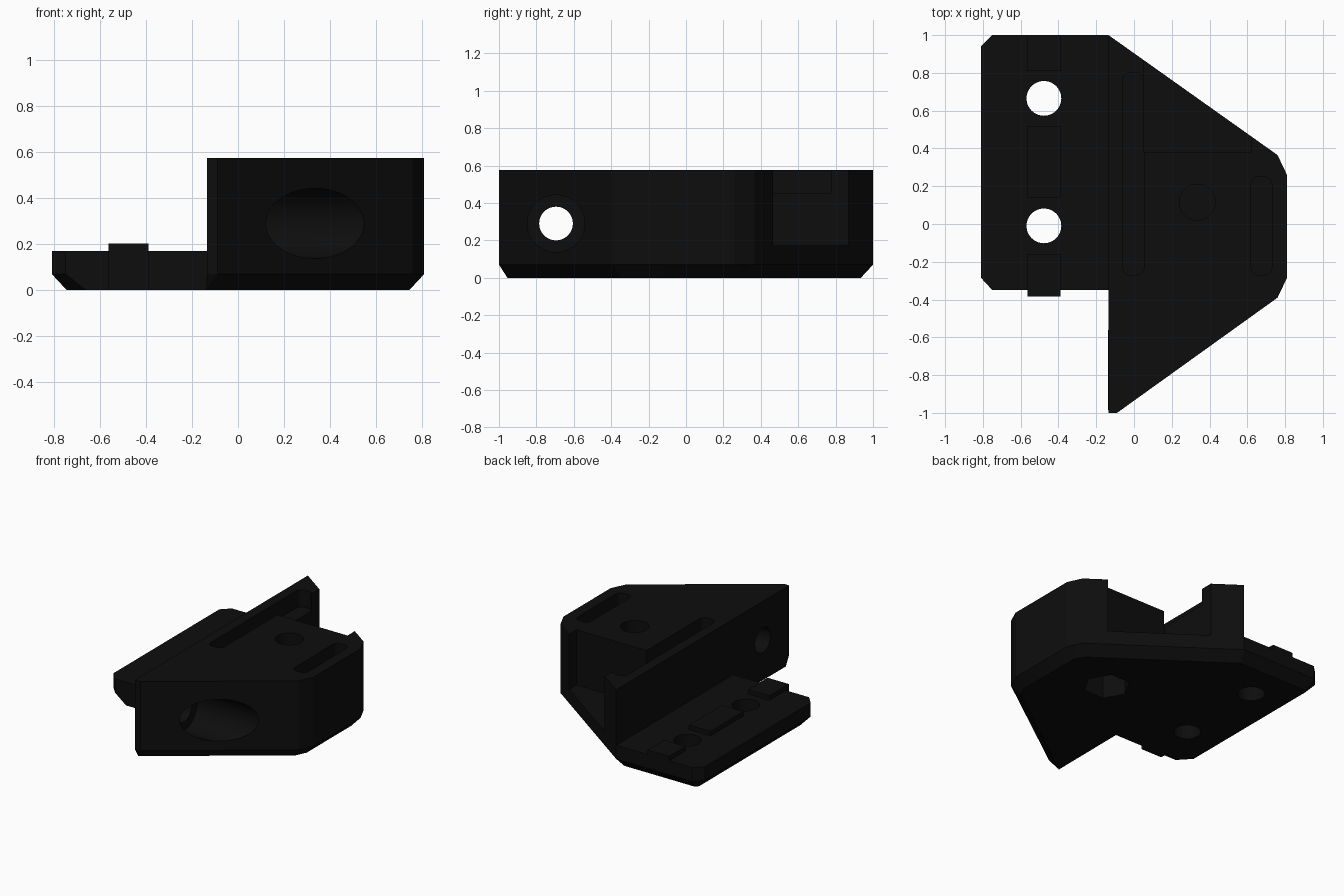
import bpy, bmesh, math
from mathutils import Vector

if "Cube" in bpy.data.objects:
    bpy.data.objects.remove(bpy.data.objects["Cube"])

black = bpy.data.materials.new("matte black")
black.diffuse_color = (0.004, 0.004, 0.004, 1)
black.use_nodes = True
black.node_tree.nodes["Principled BSDF"].inputs["Base Color"].default_value = black.diffuse_color


def loft(name, bottom, top, rings=()):
    """Solid from stacked loops of equal length; each loop is (points, z)."""
    bm = bmesh.new()
    loops = [[bm.verts.new((x, y, z)) for x, y in pts]
             for pts, z in (bottom, *rings, top)]
    n = len(loops[0])
    bm.faces.new(loops[0])
    bm.faces.new(loops[-1])
    for a, b in zip(loops, loops[1:]):
        for i in range(n):
            bm.faces.new((a[i], a[(i + 1) % n], b[(i + 1) % n], b[i]))
    bmesh.ops.recalc_face_normals(bm, faces=bm.faces)
    me = bpy.data.meshes.new(name)
    bm.to_mesh(me)
    bm.free()
    ob = bpy.data.objects.new(name, me)
    bpy.context.collection.objects.link(ob)
    me.materials.append(black)
    return ob


def prism(name, pts, z0, z1):
    return loft(name, (pts, z0), (pts, z1))


def rect(x0, x1, y0, y1):
    return [(x0, y0), (x1, y0), (x1, y1), (x0, y1)]


def rounded(x0, x1, y0, y1, r=0.04, n=5):
    pts = []
    for k, (cx, cy) in enumerate(rect(x0 + r, x1 - r, y0 + r, y1 - r)):
        for i in range(n + 1):
            a = math.pi * (1 + k / 2 + i / n / 2)
            pts.append((cx + r * math.cos(a), cy + r * math.sin(a)))
    return pts


def circle(cx, cy, r, n=48):
    return [(cx + r * math.cos(math.tau * i / n), cy + r * math.sin(math.tau * i / n))
            for i in range(n)]


def inset(pts, dists):
    """Move each edge of a counter-clockwise outline inward by its own distance."""
    lines = []
    for i, p in enumerate(pts):
        p, q = Vector(p), Vector(pts[(i + 1) % len(pts)])
        d = (q - p).normalized()
        lines.append((p + Vector((-d.y, d.x)) * dists[i], d))
    out = []
    for i, (p, d) in enumerate(lines):
        o, e = lines[i - 1]
        t = (p - o).cross(d) / e.cross(d)
        out.append(tuple(o + e * t))
    return out


def cut(body, tool):
    m = body.modifiers.new(tool.name, 'BOOLEAN')
    m.operation, m.solver, m.object = 'DIFFERENCE', 'EXACT', tool
    bpy.context.view_layer.objects.active = body
    bpy.ops.object.modifier_apply(modifier=m.name)
    bpy.data.objects.remove(tool)


# Bracket body with chamfered underside
outline = [(-0.81, 0.94), (-0.81, -0.285), (-0.75, -0.35), (-0.135, -0.35),
           (-0.135, -1), (-0.09, -1), (0.76, -0.39), (0.81, -0.285),
           (0.81, 0.26), (0.76, 0.365), (-0.135, 1), (-0.75, 1)]
c = 0.065
base = inset(outline, [c, c, 0, 0, 0.045, c, c, c, c, c, c, c])
body = loft("bracket_body", (base, 0), (outline, 0.575), [(outline, 0.07)])

# Step down to the mounting plate, and the open rear pocket
cut(body, prism("plate_step", rect(-1.2, -0.135, -1.2, 1.2), 0.17, 0.8))
cut(body, prism("rear_pocket", rect(0.05, 0.62, 0.38, 1.2), 0.172, 0.8))

# Long slots in the top
cut(body, prism("wall_slot", rounded(-0.06, 0.053, -0.27, 0.80), 0.45, 0.8))
cut(body, prism("edge_slot", rounded(0.62, 0.73, -0.27, 0.25), 0.45, 0.8))

# Vertical bolt hole above a hexagonal nut recess
cut(body, prism("bolt_hole", circle(0.335, 0.115, 0.095), 0.22, 0.8))
cut(body, prism("nut_recess", circle(0.335, 0.115, 0.16, 6), -0.1, 0.2))

# Sideways bolt hole with its counterbore
for name, r, x0, x1 in (("side_hole", 0.09, -0.4, 0.5),
                        ("counterbore", 0.153, 0.05, 1.2)):
    tool = prism(name, circle(-0.29, -0.695, r), x0, x1)
    for v in tool.data.vertices:
        x, y, z = v.co
        v.co = (z, y, -x)
    # Axis swap is a rotation, so the normals stay outward
    cut(body, tool)

# Plate holes
for y in (0.665, -0.01):
    cut(body, prism("plate_hole", circle(-0.477, y, 0.092), -0.1, 0.4))

# Raised locating key, broken around the holes, with a tab over the front edge
for i, (y0, y1) in enumerate(((0.81, 1.0), (0.14, 0.52), (-0.385, -0.16))):
    prism(f"locating_key_{i + 1}", rect(-0.563, -0.39, y0, y1), 0.15, 0.203)
prism("front_tab", rect(-0.563, -0.39, -0.385, -0.34), 0.0, 0.16)

# Smooth the round holes, keep the edges crisp
bpy.ops.object.select_all(action='DESELECT')
body.select_set(True)
bpy.context.view_layer.objects.active = body
bpy.ops.object.shade_smooth_by_angle(angle=math.radians(20))
